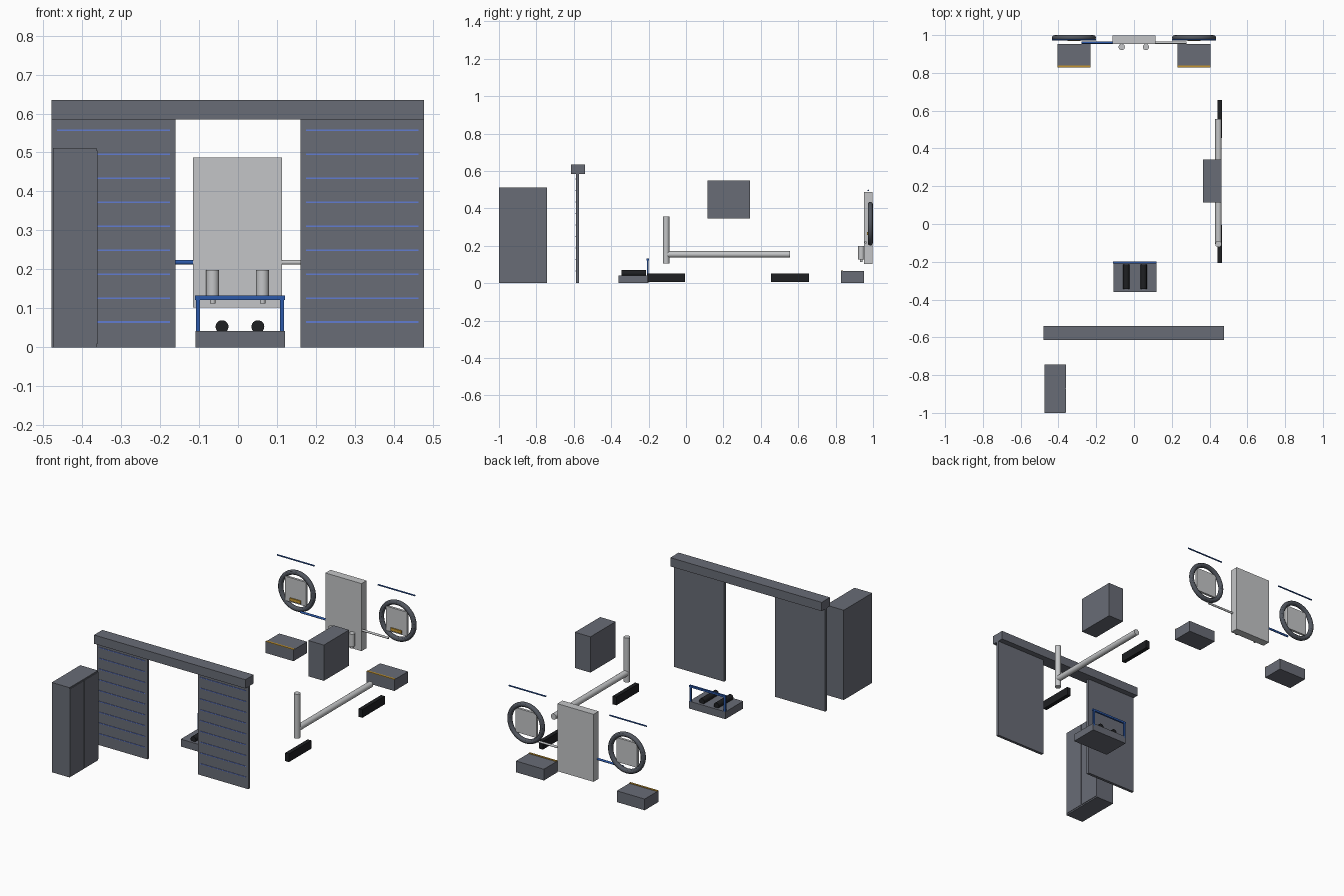
import bpy
from mathutils import Vector

cube = bpy.data.objects.get("Cube")
if cube:
    bpy.data.objects.remove(cube, do_unlink=True)


def material(name, r, g, b):
    m = bpy.data.materials.new(name)
    m.use_nodes = True
    m.diffuse_color = (r, g, b, 1)
    m.node_tree.nodes["Principled BSDF"].inputs["Base Color"].default_value = (r, g, b, 1)
    return m


slate = material("slate grey", 0.14, 0.15, 0.18)
dark = material("dark grey", 0.085, 0.095, 0.115)
pale = material("pale grey", 0.55, 0.56, 0.57)
blue = material("deep blue", 0.025, 0.10, 0.40)
stripe_blue = material("stripe blue", 0.12, 0.20, 0.64)
black = material("rubber black", 0.013, 0.014, 0.016)
amber = material("amber", 0.55, 0.30, 0.03)


def finish(name, mat, smooth=False):
    ob = bpy.context.object
    ob.name = name
    ob.data.materials.append(mat)
    if smooth:
        bpy.ops.object.shade_smooth_by_angle()
    return ob


def box(name, mat, x, y, z):
    """Box from (min, max) ranges along each axis."""
    bpy.ops.mesh.primitive_cube_add(size=1)
    ob = finish(name, mat)
    centre = Vector([sum(r) / 2 for r in (x, y, z)])
    size = [r[1] - r[0] for r in (x, y, z)]
    for v in ob.data.vertices:
        v.co = Vector([c * s for c, s in zip(v.co, size)]) + centre
    return ob


def rod(name, mat, start, end, radius):
    """Cylinder between two points."""
    a, b = Vector(start), Vector(end)
    bpy.ops.mesh.primitive_cylinder_add(
        vertices=24, radius=radius, depth=(b - a).length, location=(a + b) / 2,
        rotation=(b - a).to_track_quat('Z', 'Y').to_euler())
    return finish(name, mat, True)


# Cabinet with a pair of thin doors on its inner side
box("cabinet", slate, (-0.475, -0.363), (-1, -0.743), (0, 0.512))
for name, y in (("front", (-0.998, -0.873)), ("rear", (-0.87, -0.745))):
    box("cabinet_door_" + name, slate, (-0.363, -0.36), y, (0.008, 0.505))

# Sliding gate: two striped panels below a beam
box("gate_beam", slate, (-0.478, 0.477), (-0.615, -0.54), (0.585, 0.635))
for name, x in (("right", (-0.478, -0.16)), ("left", (0.16, 0.477))):
    box("gate_panel_" + name, slate, x, (-0.588, -0.572), (0, 0.585))
    for i in range(9):
        z = 0.065 + i * 0.0615
        box("gate_stripe_" + name, stripe_blue, (x[0] + 0.014, x[1] - 0.014),
            (-0.591, -0.588), (z - 0.002, z + 0.002))

# Roller platform with a hoop rail
box("platform", slate, (-0.109, 0.12), (-0.36, -0.2), (0, 0.042))
for x in (-0.041, 0.051):
    rod("roller", black, (x, -0.345, 0.053), (x, -0.215, 0.053), 0.0165)
for x in (-0.103, 0.113):
    box("rail_post", blue, (x - 0.005, x + 0.005), (-0.209, -0.2), (0.03, 0.13))
box("rail_bar", blue, (-0.11, 0.12), (-0.21, -0.199), (0.122, 0.133))

# Pipe run, bumpers and the raised box beside it
rod("pipe_horizontal", pale, (0.447, -0.106, 0.154), (0.447, 0.555, 0.154), 0.017)
rod("pipe_vertical", pale, (0.447, -0.106, 0.104), (0.447, -0.106, 0.357), 0.017)
for y in (-0.207, 0.455):
    box("bumper", black, (0.443, 0.466), (y, y + 0.202), (0.006, 0.053))
box("raised_box", slate, (0.364, 0.462), (0.114, 0.341), (0.346, 0.55))

# Rear board with dispensers and side arms
box("rear_board", pale, (-0.115, 0.113), (0.952, 0.998), (0.102, 0.487))
for x in (-0.065, 0.063):
    rod("dispenser", pale, (x, 0.937, 0.126), (x, 0.937, 0.198), 0.0165)
    rod("dispenser_nozzle", pale, (x, 0.937, 0.112), (x, 0.937, 0.13), 0.007)
rod("arm_right", blue, (-0.278, 0.96, 0.218), (-0.113, 0.96, 0.218), 0.006)
rod("arm_left", pale, (0.11, 0.96, 0.218), (0.278, 0.96, 0.218), 0.006)

# Mirrored ring stations on both sides of the board
for side, name in ((-1, "right"), (1, "left")):
    x = side * 0.318
    bpy.ops.mesh.primitive_torus_add(
        location=(x, 0.986, 0.318), rotation=(1.5708, 0, 0), major_radius=0.103,
        minor_radius=0.0135, major_segments=48, minor_segments=12)
    finish("ring_" + name, dark, True)
    box("ring_plate_" + name, pale, (x - 0.066, x + 0.066), (0.974, 0.988), (0.25, 0.388))
    box("ring_tag_" + name, amber, (x - 0.034, x + 0.034), (0.968, 0.974), (0.258, 0.275))
    rod("top_rod_" + name, blue, (x - 0.117, 0.975, 0.496), (x + 0.117, 0.975, 0.496), 0.004)
    box("step_" + name, slate, (x - 0.088, x + 0.088), (0.829, 0.952), (0, 0.064))
    box("step_edge_" + name, amber, (x - 0.088, x + 0.088), (0.829, 0.84), (0.064, 0.067))
